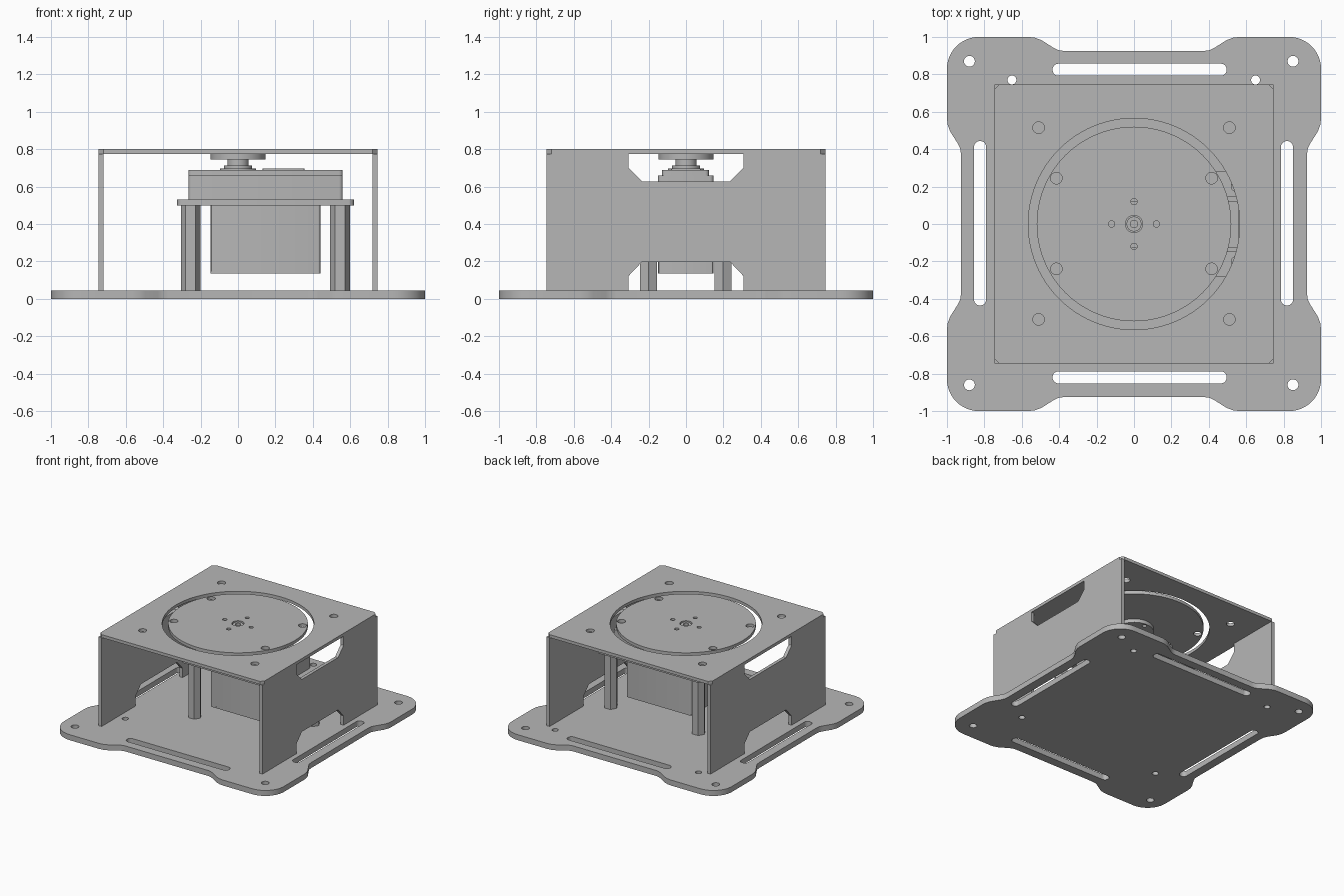
import bpy
import math
from mathutils import Matrix

if "Cube" in bpy.data.objects:
    bpy.data.objects.remove(bpy.data.objects["Cube"])

grey = bpy.data.materials.new("plain_grey")
grey.use_nodes = True
GREY = (0.47, 0.47, 0.47, 1)
grey.diffuse_color = GREY
grey.node_tree.nodes["Principled BSDF"].inputs["Base Color"].default_value = GREY


def circle(x, y, r, n=48, start=0.0):
    return [(x + r * math.cos(start + math.tau * i / n),
             y + r * math.sin(start + math.tau * i / n)) for i in range(n)]


def rounded(x0, x1, y0, y1, r, n=8):
    """Rectangle with rounded corners; n=1 gives chamfers."""
    pts = []
    corners = [(x1 - r, y1 - r), (x0 + r, y1 - r), (x0 + r, y0 + r), (x1 - r, y0 + r)]
    for q, (cx, cy) in enumerate(corners):
        for i in range(n + 1):
            a = math.pi / 2 * (q + i / n)
            pts.append((cx + r * math.cos(a), cy + r * math.sin(a)))
    return pts


def slab(name, loops, z0, z1, matrix=None):
    """Extrude an outline, with any further loops as holes, from z0 to z1."""
    curve = bpy.data.curves.new(name + "_profile", 'CURVE')
    curve.dimensions = '2D'
    curve.fill_mode = 'BOTH'
    curve.extrude = (z1 - z0) / 2
    for loop in loops:
        s = curve.splines.new('POLY')
        s.points.add(len(loop) - 1)
        for p, (x, y) in zip(s.points, loop):
            p.co = (x, y, 0, 1)
        s.use_cyclic_u = True
    tmp = bpy.data.objects.new(name + "_tmp", curve)
    bpy.context.collection.objects.link(tmp)
    dg = bpy.context.evaluated_depsgraph_get()
    mesh = bpy.data.meshes.new_from_object(tmp.evaluated_get(dg))
    bpy.data.objects.remove(tmp)
    bpy.data.curves.remove(curve)
    mesh.transform(Matrix.Translation((0, 0, (z0 + z1) / 2)))
    if matrix:
        mesh.transform(matrix)
    mesh.materials.clear()
    mesh.materials.append(grey)
    mesh.name = name
    ob = bpy.data.objects.new(name, mesh)
    bpy.context.collection.objects.link(ob)
    bpy.ops.object.select_all(action='DESELECT')
    ob.select_set(True)
    bpy.context.view_layer.objects.active = ob
    bpy.ops.object.shade_smooth_by_angle(angle=math.radians(30))
    return ob


# Base plate: one corner lobe repeated by quarter turns
ramp = [(0.925, 0.37), (0.928, 0.40), (0.942, 0.43), (0.983, 0.495), (0.996, 0.53), (1, 0.565)]
lobe = ramp + [(0.83 + 0.17 * math.cos(a), 0.83 + 0.17 * math.sin(a))
               for a in (math.pi / 2 * i / 12 for i in range(13))]
lobe += [(y, x) for x, y in reversed(ramp)]
outline = []
for _ in range(4):
    outline += lobe
    lobe = [(-y, x) for x, y in lobe]
base_holes = [circle(x, y, 0.029, 24) for x in (-0.88, 0.85) for y in (-0.86, 0.87)]
base_holes += [circle(x, y, 0.024, 24) for x in (-0.653, 0.65) for y in (-0.53, 0.77)]
base_holes += [rounded(-0.435, 0.495, y - 0.032, y + 0.032, 0.03) for y in (-0.82, 0.825)]
base_holes += [rounded(x - 0.032, x + 0.032, -0.435, 0.443, 0.03) for x in (-0.823, 0.818)]
slab("base_plate", [outline] + base_holes, 0, 0.045)

# Side walls: profile in the y-z plane with chamfered cutouts top and bottom
half = [(0.745, 0.045), (0.745, 0.775), (0.307, 0.775), (0.307, 0.70), (0.235, 0.628)]
foot = [(0.235, 0.198), (0.307, 0.122), (0.307, 0.045)]
wall = (foot + half + [(-y, z) for y, z in reversed(half)]
        + [(-y, z) for y, z in reversed(foot)])
stand_up = Matrix(((0, 0, 1, 0), (1, 0, 0, 0), (0, 1, 0, 0), (0, 0, 0, 1)))
slab("left_wall", [wall], 0.718, 0.745, stand_up)
slab("right_wall", [wall], -0.745, -0.718, stand_up)

# Top plate with the round opening
top_holes = [circle(x, y, 0.031, 24) for x in (-0.51, 0.51) for y in (-0.51, 0.515)]
slab("top_plate", [rounded(-0.745, 0.745, -0.745, 0.745, 0.025, 1),
                   circle(0, 0, 0.565, 96)] + top_holes, 0.775, 0.80)

# Turntable disc
hub_holes = [circle(0.12 * math.cos(a), 0.12 * math.sin(a), 0.017, 16)
             for a in (math.pi / 2 * i for i in range(4))]
disc_holes = [circle(x, y, 0.031, 24) for x in (-0.415, 0.415) for y in (-0.24, 0.245)]
slab("turntable_disc", [circle(0, 0, 0.52, 96), circle(0, 0, 0.046, 32)]
     + hub_holes + disc_holes, 0.775, 0.80)

# Output horn and shaft
slab("horn_flange", [circle(0, 0, 0.147), circle(0, 0, 0.046, 32)] + hub_holes, 0.745, 0.775)
slab("horn_hub", [circle(0, 0, 0.057), circle(0, 0, 0.04, 32)], 0.705, 0.745)
slab("horn_collar", [circle(0, 0, 0.075)], 0.697, 0.712)
slab("bearing_ring", [circle(0, 0, 0.097)], 0.688, 0.697)
slab("output_shaft", [circle(0, 0, 0.04, 32), circle(0, 0, 0.02, 24)], 0.69, 0.792)

# Motor: gearbox on top, mount plate, lower body
slab("gearbox", [rounded(-0.265, 0.56, -0.15, 0.147, 0.02, 4)], 0.53, 0.658)
slab("gearbox_lid", [rounded(-0.265, 0.56, -0.128, 0.122, 0.02, 4)], 0.658, 0.69)
slab("gearbox_label", [rounded(0.13, 0.355, -0.08, 0.08, 0.01, 2)], 0.69, 0.696)
mount_holes = [circle(x, y, 0.025, 20) for x in (-0.253, 0.545) for y in (-0.2, 0.2)]
slab("mount_plate", [rounded(-0.325, 0.62, -0.28, 0.28, 0.03, 4)] + mount_holes, 0.50, 0.53)
slab("motor_body", [rounded(-0.148, 0.44, -0.15, 0.147, 0.012, 3)], 0.147, 0.50)
corner_screws = [circle(x, y, 0.018, 16) for x in (-0.09, 0.382) for y in (-0.125, 0.122)]
slab("motor_bottom", [rounded(-0.148, 0.44, -0.15, 0.147, 0.012, 3)] + corner_screws, 0.135, 0.147)

# Hexagonal standoffs
for side, x in (("right", -0.253), ("left", 0.545)):
    for end, y in (("front", -0.2), ("back", 0.197)):
        slab(f"{end}_{side}_standoff", [circle(x, y, 0.053, 6), circle(x, y, 0.025, 20)],
             0.045, 0.50)
